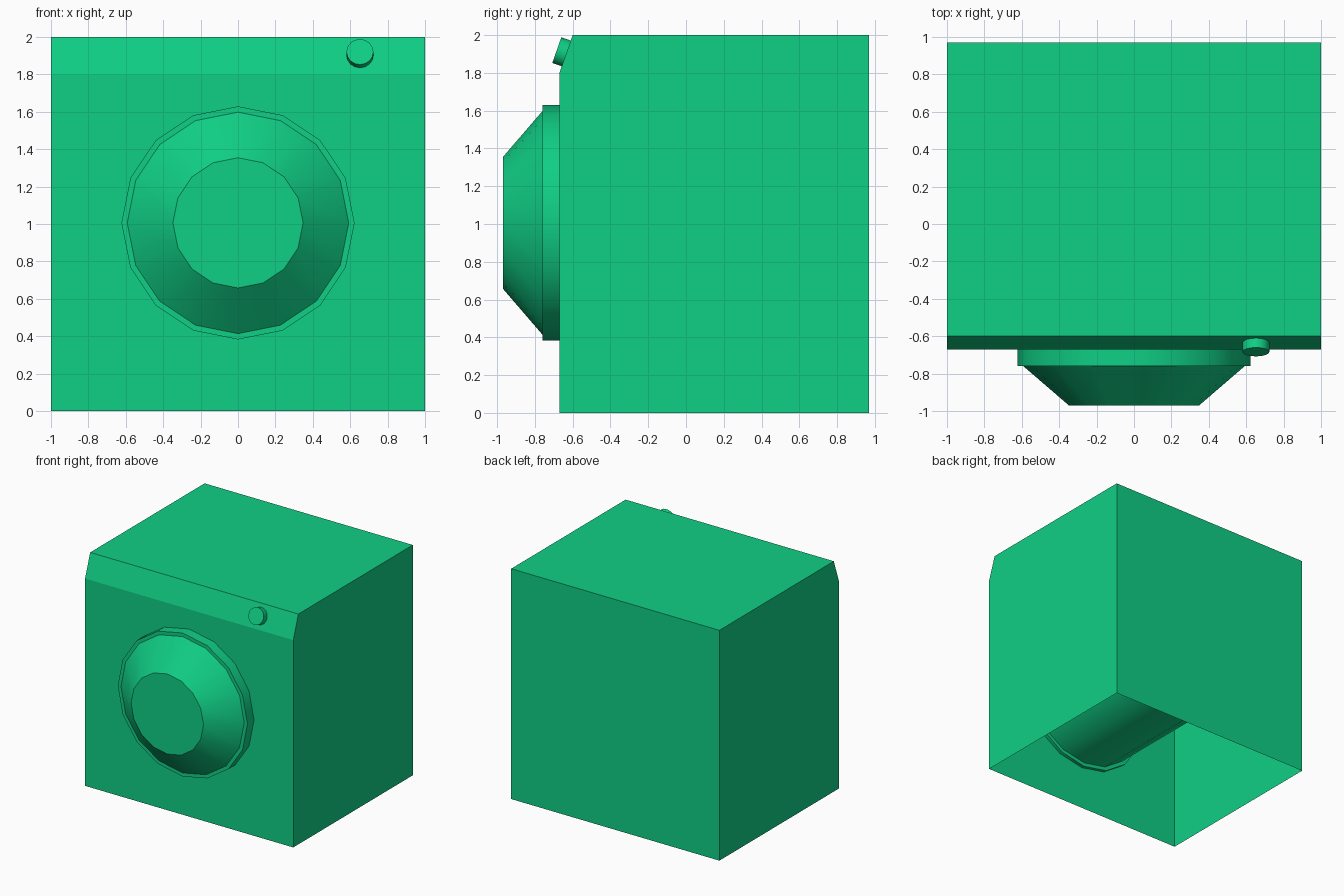
import bpy, bmesh, math
from mathutils import Matrix, Vector

if "Cube" in bpy.data.objects:
    bpy.data.objects.remove(bpy.data.objects["Cube"])

green = bpy.data.materials.new("green")
green.diffuse_color = (0.005, 0.62, 0.235, 1)
green.use_nodes = True
green.node_tree.nodes["Principled BSDF"].inputs["Base Color"].default_value = green.diffuse_color


def add_object(name, bm):
    bmesh.ops.recalc_face_normals(bm, faces=bm.faces)
    mesh = bpy.data.meshes.new(name)
    bm.to_mesh(mesh)
    bm.free()
    mesh.materials.append(green)
    obj = bpy.data.objects.new(name, mesh)
    bpy.context.collection.objects.link(obj)
    return obj


def lathe(name, profile, sides, centre, axis):
    """Closed solid of (distance along axis, radius) rings."""
    bm = bmesh.new()
    rot = Vector((0, 0, 1)).rotation_difference(Vector(axis)).to_matrix().to_4x4()
    place = Matrix.Translation(centre) @ rot
    rings = []
    for d, r in profile:
        angles = [2 * math.pi * i / sides for i in range(sides)]
        rings.append([bm.verts.new(place @ Vector((r * math.cos(a), r * math.sin(a), d)))
                      for a in angles])
    for a, b in zip(rings, rings[1:]):
        for i in range(sides):
            j = (i + 1) % sides
            bm.faces.new((a[i], a[j], b[j], b[i]))
    bm.faces.new(rings[0])
    bm.faces.new(rings[-1])
    obj = add_object(name, bm)
    bpy.ops.object.select_all(action='DESELECT')
    obj.select_set(True)
    bpy.context.view_layer.objects.active = obj
    bpy.ops.object.shade_smooth_by_angle(angle=math.radians(30))
    return obj


# Cabinet: side profile (y, z) with sloped control strip, open underneath
side = [(-0.67, 0), (-0.67, 1.8), (-0.6, 2), (0.97, 2), (0.97, 0)]
bm = bmesh.new()
left = [bm.verts.new((-1, y, z)) for y, z in side]
right = [bm.verts.new((1, y, z)) for y, z in side]
bm.faces.new(left)
bm.faces.new(right[::-1])
for i in range(len(side) - 1):
    bm.faces.new((left[i + 1], left[i], right[i], right[i + 1]))
add_object("cabinet", bm)

# Door rim, tapered door glass and the drum behind it
door_rings = [(-0.42, 0.59), (0.64, 0.59), (0.64, 0.623), (0.76, 0.623),
              (0.76, 0.592), (0.97, 0.348)]
lathe("door_and_drum", door_rings, 16, (0, 0, 1.006), (0, -1, 0))

# Knob on the sloped strip
lathe("control_knob", [(-0.01, 0.072), (0.053, 0.072)], 16,
      (0.652, -0.634, 1.903), (0, -0.2, 0.07))
